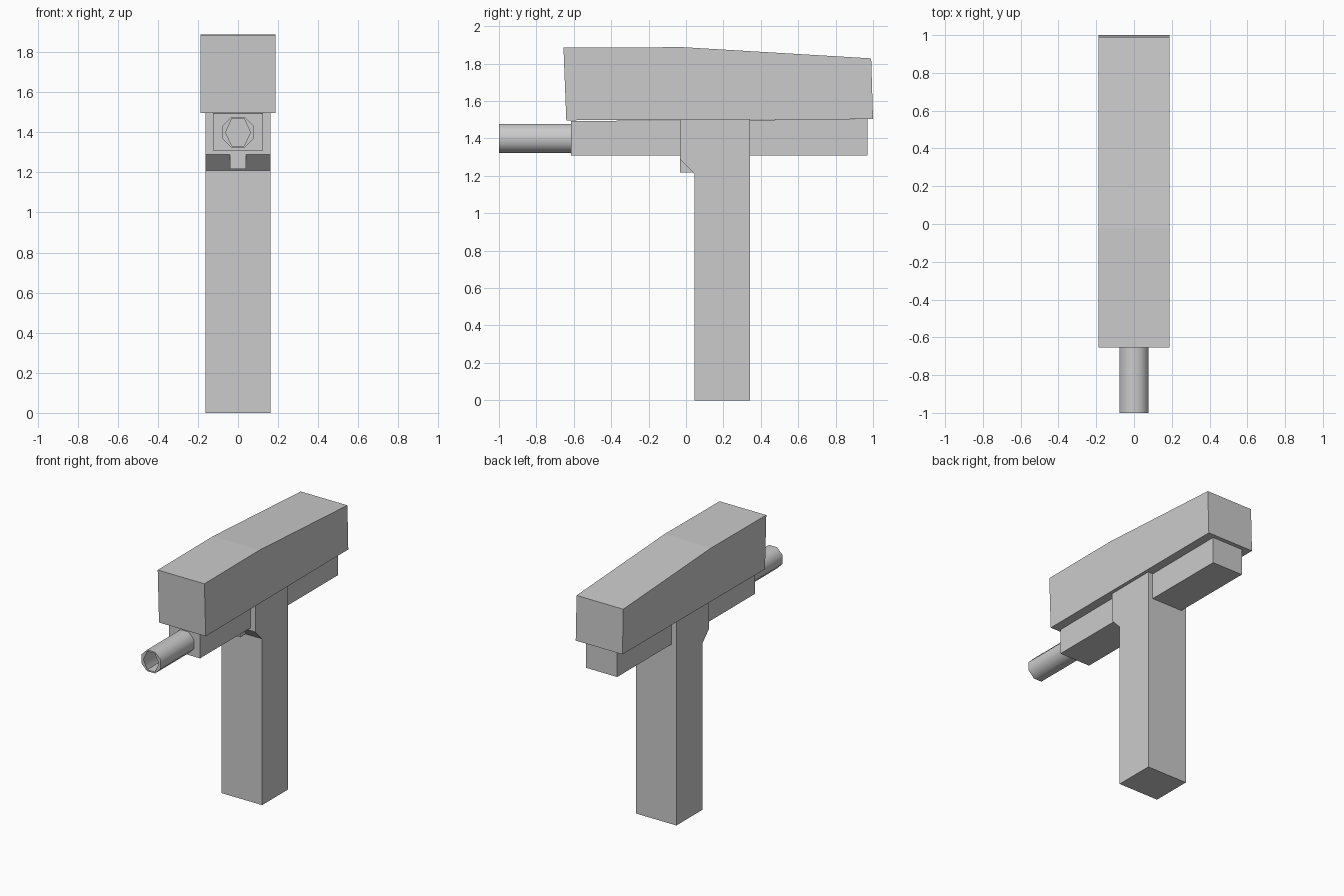
import bpy
import bmesh
from math import pi, radians
from mathutils import Matrix

if "Cube" in bpy.data.objects:
    bpy.data.objects.remove(bpy.data.objects["Cube"])

grey = bpy.data.materials.new("plain grey")
grey.use_nodes = True
COLOUR = (0.6, 0.6, 0.6, 1)
grey.diffuse_color = COLOUR
grey.node_tree.nodes["Principled BSDF"].inputs["Base Color"].default_value = COLOUR


def make_object(name, bm):
    bmesh.ops.recalc_face_normals(bm, faces=bm.faces)
    mesh = bpy.data.meshes.new(name)
    bm.to_mesh(mesh)
    bm.free()
    mesh.materials.append(grey)
    obj = bpy.data.objects.new(name, mesh)
    bpy.context.collection.objects.link(obj)
    return obj


def side_profile(name, half_width, points):
    """Extrude a (y, z) outline evenly across x."""
    bm = bmesh.new()
    face = bm.faces.new([bm.verts.new((-half_width, y, z)) for y, z in points])
    moved = bmesh.ops.extrude_face_region(bm, geom=[face])["geom"]
    verts = [v for v in moved if isinstance(v, bmesh.types.BMVert)]
    bmesh.ops.translate(bm, verts=verts, vec=(2 * half_width, 0, 0))
    return make_object(name, bm)


def box_outline(y0, y1, z0, z1):
    return [(y0, z0), (y1, z0), (y1, z1), (y0, z1)]


def prism(name, sides, radius, turn, y0, y1, z, stretch=1):
    """Regular prism lying along y."""
    bm = bmesh.new()
    bmesh.ops.create_cone(bm, cap_ends=True, segments=sides, radius1=radius,
                          radius2=radius, depth=y1 - y0)
    place = (Matrix.Translation((0, (y0 + y1) / 2, z))
             @ Matrix.Diagonal((1, 1, stretch, 1))
             @ Matrix.Rotation(pi / 2, 4, 'X') @ Matrix.Rotation(turn, 4, 'Z'))
    bmesh.ops.transform(bm, matrix=place, verts=bm.verts)
    return make_object(name, bm)


# Upper housing with sloping rear top
side_profile("upper_housing", 0.188, [(-0.64, 1.497), (1.0, 1.503), (0.99, 1.828),
                                      (-0.02, 1.888), (-0.655, 1.885)])

# Lower frame and trigger
side_profile("lower_frame", 0.125, [(-0.615, 1.31), (0.97, 1.31),
                                    (0.97, 1.503), (-0.615, 1.493)])
side_profile("trigger", 0.04, box_outline(-0.033, 0.05, 1.218, 1.32))

# Grip with chamfered collar
side_profile("grip", 0.163, [(0.045, 0), (0.343, 0), (0.343, 1.502), (-0.033, 1.502),
                             (-0.033, 1.29), (0.045, 1.21)])

# Hollow barrel
barrel = prism("barrel", 8, 0.084, pi / 8, -1.0, -0.6, 1.4)
bore = prism("bore_cutter", 6, 0.062, pi / 2, -1.1, -0.615, 1.4, 1.25)
bore.hide_render = True
bore.hide_viewport = True
cut = barrel.modifiers.new("bore", 'BOOLEAN')
cut.object = bore
cut.solver = 'EXACT'

bpy.ops.object.select_all(action='DESELECT')
barrel.select_set(True)
bpy.context.view_layer.objects.active = barrel
bpy.ops.object.modifier_apply(modifier="bore")
bpy.ops.object.shade_smooth_by_angle(angle=radians(65))
bpy.data.objects.remove(bore)
